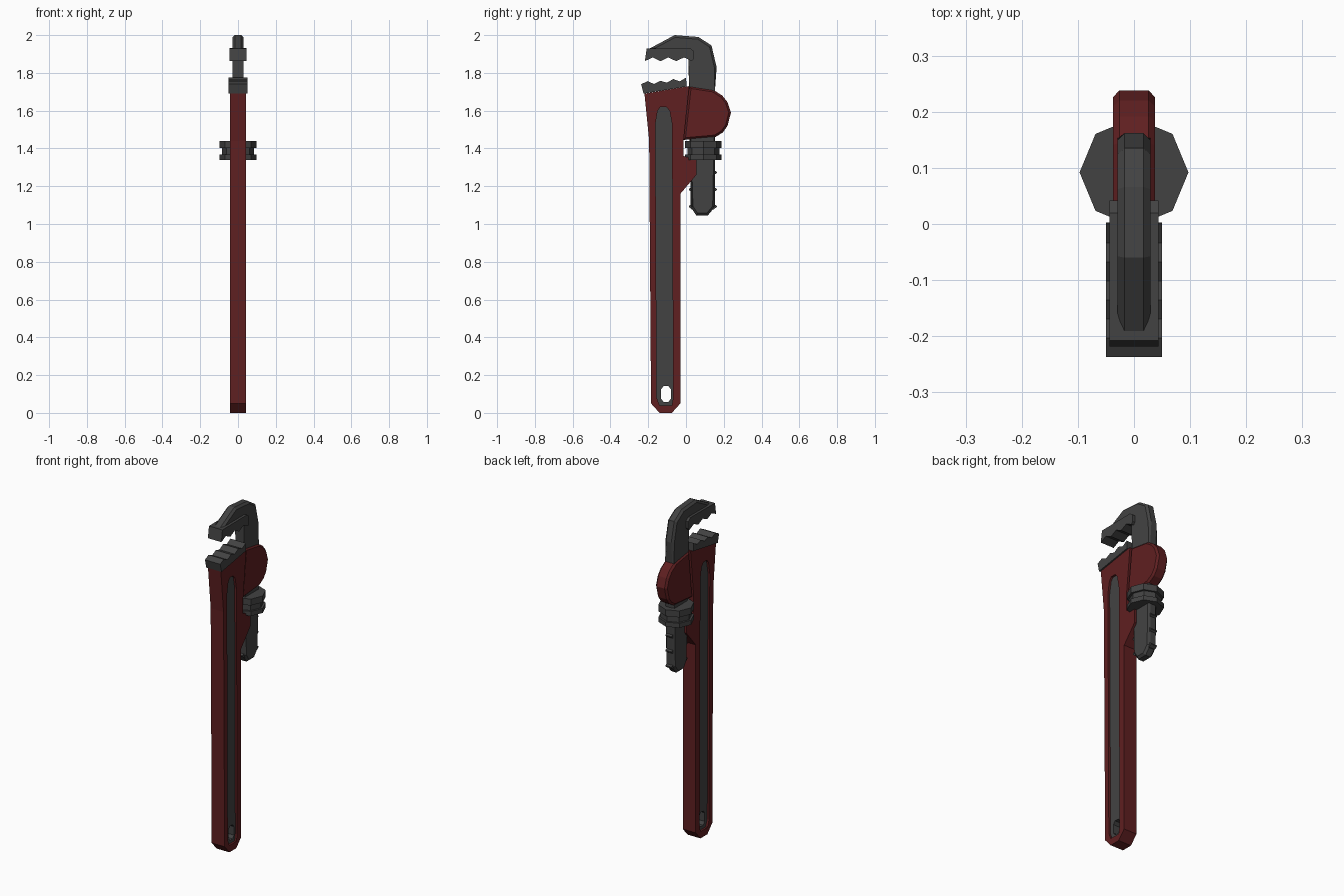
import bpy, bmesh, math

if "Cube" in bpy.data.objects:
    bpy.data.objects.remove(bpy.data.objects["Cube"])


def material(name, rgb):
    m = bpy.data.materials.new(name)
    m.diffuse_color = (*rgb, 1)
    m.use_nodes = True
    m.node_tree.nodes["Principled BSDF"].inputs["Base Color"].default_value = m.diffuse_color
    return m


RED = material("red paint", (0.115, 0.014, 0.015))
GREY = material("dark steel", (0.055, 0.055, 0.055))


def prism(name, pts, x0, x1, mat, bevel=0.0):
    """Extrude a (y, z) side profile from x0 to x1, optionally chamfering both rims."""
    bm = bmesh.new()
    a = [bm.verts.new((x0, y, z)) for y, z in pts]
    b = [bm.verts.new((x1, y, z)) for y, z in pts]
    n = len(pts)
    caps = [bm.faces.new(a), bm.faces.new(b[::-1])]
    for i in range(n):
        j = (i + 1) % n
        bm.faces.new((a[j], a[i], b[i], b[j]))
    if bevel:
        rim = {e for f in caps for e in f.edges}
        bmesh.ops.bevel(bm, geom=list(rim), offset=bevel, segments=1,
                        profile=0.5, affect='EDGES')
    bmesh.ops.recalc_face_normals(bm, faces=bm.faces[:])
    me = bpy.data.meshes.new(name)
    bm.to_mesh(me)
    bm.free()
    me.materials.append(mat)
    ob = bpy.data.objects.new(name, me)
    bpy.context.collection.objects.link(ob)
    return ob


def cut(target, cutter):
    mod = target.modifiers.new("cut", 'BOOLEAN')
    mod.operation = 'DIFFERENCE'
    mod.solver = 'EXACT'
    mod.object = cutter
    bpy.context.view_layer.objects.active = target
    bpy.ops.object.modifier_apply(modifier=mod.name)
    bpy.data.objects.remove(cutter)


# Handle with flared head and the step that guides the shank
handle = prism("handle", [
    (-0.185, 0.05), (-0.14, 0), (-0.075, 0), (-0.03, 0.05), (-0.03, 1.16),
    (0.055, 1.26), (0.055, 1.34), (-0.012, 1.36), (-0.012, 1.45), (0.017, 1.73),
    (-0.22, 1.69), (-0.195, 1.44)], -0.042, 0.042, RED)

# Recessed side panels
panel = [(-0.155, 0.08), (-0.14, 0.04), (-0.075, 0.04), (-0.068, 0.08),
         (-0.074, 1.53), (-0.087, 1.6), (-0.105, 1.62), (-0.135, 1.62),
         (-0.15, 1.6), (-0.162, 1.53)]
for s in (-1, 1):
    lo, hi = sorted((s * 0.03, s * 0.07))
    cut(handle, prism("panel_cutter", panel, lo, hi, RED))

# Hanging slot
slot = [(-0.132, 0.075), (-0.118, 0.058), (-0.093, 0.058), (-0.08, 0.075),
        (-0.08, 0.125), (-0.093, 0.142), (-0.118, 0.142), (-0.132, 0.125)]
cut(handle, prism("slot_cutter", slot, -0.1, 0.1, RED))

# Grey on the recessed floors and inside the slot
handle.data.materials.clear()
handle.data.materials.append(RED)
handle.data.materials.append(GREY)
for p in handle.data.polygons:
    c = p.center
    floor = abs(p.normal.x) > 0.9 and abs(c.x) < 0.038
    in_slot = abs(c.x) < 0.02 and 0.05 < c.z < 0.15 and -0.14 < c.y < -0.07
    p.material_index = 1 if floor or in_slot else 0

# Housing around the sliding shank
prism("housing", [
    (0.017, 1.73), (0.145, 1.71), (0.192, 1.68), (0.22, 1.645), (0.238, 1.59),
    (0.22, 1.52), (0.195, 1.485), (0.155, 1.46), (-0.015, 1.445)],
    -0.037, 0.037, RED, 0.011)

# Hooked upper jaw and shank
prism("hook_jaw", [
    (-0.2, 1.925), (-0.06, 2.0), (0.066, 1.99), (0.135, 1.945), (0.162, 1.83),
    (0.153, 1.70), (0.153, 1.09), (0.115, 1.045), (0.055, 1.045), (0.025, 1.09),
    (0.025, 1.90)], -0.029, 0.029, GREY, 0.012)

# Thread ridges on the shank
for i, z in enumerate((1.09, 1.18, 1.27)):
    prism(f"thread_ridge_{i + 1}", [
        (0.03, z - 0.012), (0.015, z), (0.015, z + 0.006), (0.03, z + 0.016),
        (0.147, z + 0.016), (0.163, z + 0.006), (0.163, z), (0.147, z - 0.012)],
        -0.02, 0.02, GREY)

# Toothed plate of the upper jaw
teeth = [(-0.218 + 0.0415 * i, 1.862 if i % 2 == 0 else 1.882) for i in range(7)]
prism("upper_teeth", [(-0.208, 1.93), *teeth, (0.042, 1.875), (0.042, 1.915),
                      (0.02, 1.932)], -0.044, 0.044, GREY)

# Toothed plate of the lower jaw
drop = (0.0, 0.013, -0.006, 0.008, -0.006, 0.01, -0.006, 0.01)
teeth = [(-0.237 + 0.0339 * i, 1.74 + 0.0035 * i + d) for i, d in enumerate(drop)]
prism("lower_teeth", [(-0.225, 1.69), *teeth, (0.003, 1.728)], -0.05, 0.05, GREY)

# Octagonal adjusting nut with a groove
for name, r, z0, z1 in (("nut_bottom", 0.097, 1.34, 1.367),
                        ("nut_groove", 0.085, 1.367, 1.402),
                        ("nut_top", 0.097, 1.402, 1.44)):
    bpy.ops.mesh.primitive_cylinder_add(vertices=8, radius=r, depth=z1 - z0,
                                        location=(0, 0.092, (z0 + z1) / 2))
    nut = bpy.context.object
    nut.name = name
    nut.data.materials.append(GREY)
